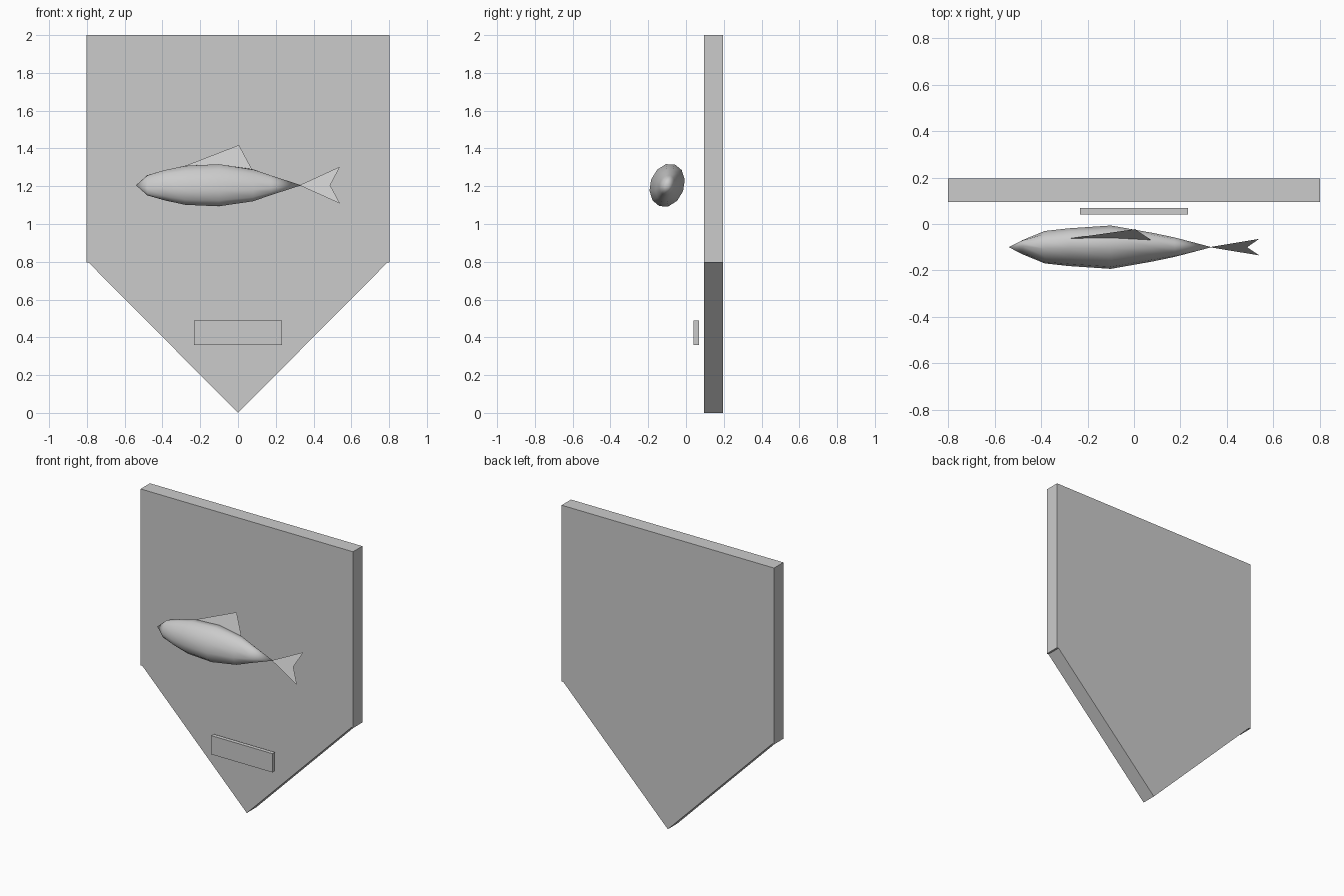
import bpy, bmesh
from math import sin, cos, pi, radians

if "Cube" in bpy.data.objects:
    bpy.data.objects.remove(bpy.data.objects["Cube"])

TILT = radians(-20)          # the fish leans back toward the board
FISH_AT = (0, -0.1, 1.205)


def make(name, verts, faces):
    mesh = bpy.data.meshes.new(name)
    mesh.from_pydata(verts, [], faces)
    obj = bpy.data.objects.new(name, mesh)
    bpy.context.collection.objects.link(obj)
    return obj


def plate(name, outline, y0, y1):
    """Extrude an x-z outline from y0 to y1."""
    n = len(outline)
    verts = [(x, y, z) for y in (y0, y1) for x, z in outline]
    faces = [list(range(n)), list(range(n, 2 * n))]
    faces += [(i, (i + 1) % n, n + (i + 1) % n, n + i) for i in range(n)]
    obj = make(name, verts, faces)
    bm = bmesh.new()
    bm.from_mesh(obj.data)
    bmesh.ops.recalc_face_normals(bm, faces=bm.faces)
    bm.to_mesh(obj.data)
    bm.free()
    return obj


def place_fish_part(obj):
    obj.location = FISH_AT
    obj.rotation_euler = (TILT, 0, 0)


# Pointed backing board
half = [(0.803, 2.0), (0.803, 0.795), (0.79, 0.795)]
plate("backing_board", half + [(0, 0)] + [(-x, z) for x, z in reversed(half)], 0.095, 0.196)

# Small nameplate
plate("blank_plaque", [(-0.232, 0.36), (0.232, 0.36), (0.232, 0.488), (-0.232, 0.488)], 0.041, 0.068)

# Fish body: elliptical rings (x, half width, half height) closed to points
rings = [(-0.48, 0.026, 0.057), (-0.385, 0.068, 0.085), (-0.28, 0.077, 0.110),
         (-0.1, 0.090, 0.118), (0.08, 0.057, 0.090), (0.175, 0.040, 0.055)]
SIDES = 12
verts = [(x, w * cos(2 * pi * i / SIDES), h * sin(2 * pi * i / SIDES))
         for x, w, h in rings for i in range(SIDES)]
nose, end = len(verts), len(verts) + 1
verts += [(-0.54, 0, 0), (0.335, 0, 0)]
faces = []
last = (len(rings) - 1) * SIDES
for i in range(SIDES):
    j = (i + 1) % SIDES
    for r in range(0, last, SIDES):
        faces.append((r + i, r + j, r + SIDES + j, r + SIDES + i))
    faces += [(nose, j, i), (end, last + i, last + j)]
body = make("fish_body", verts, faces)
bm = bmesh.new()
bm.from_mesh(body.data)
bmesh.ops.recalc_face_normals(bm, faces=bm.faces)
bm.to_mesh(body.data)
bm.free()
body.data.polygons.foreach_set("use_smooth", [True] * len(body.data.polygons))
place_fish_part(body)

# Flat fins
fins = {
    "dorsal_fin": [(-0.29, 0.105), (0.075, 0.088), (0.005, 0.227)],
    "tail_fin": [(0.325, 0), (0.54, -0.103), (0.488, 0), (0.54, 0.105)],
}
for name, pts in fins.items():
    fin = make(name, [(x, 0, z) for x, z in pts], [list(range(len(pts)))])
    place_fish_part(fin)
